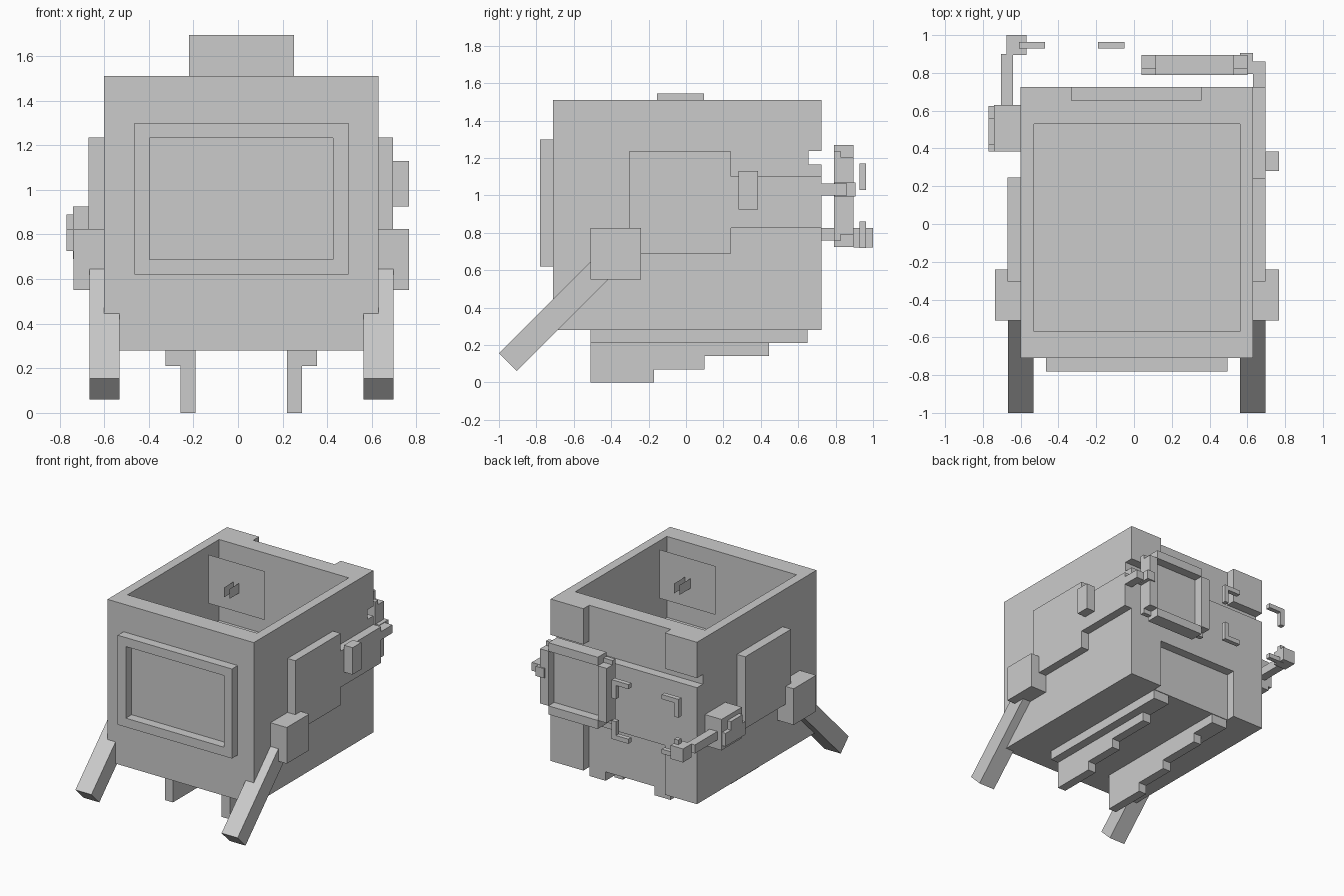
import bpy, bmesh, math
from mathutils import Matrix, Vector

if "Cube" in bpy.data.objects:
    bpy.data.objects.remove(bpy.data.objects["Cube"])

CX = 0.015  # symmetry axis of the casing


def make_object(name, bm):
    mesh = bpy.data.meshes.new(name)
    bmesh.ops.recalc_face_normals(bm, faces=bm.faces)
    bm.to_mesh(mesh)
    bm.free()
    ob = bpy.data.objects.new(name, mesh)
    bpy.context.collection.objects.link(ob)
    return ob


def add_box(bm, x, y, z):
    c = Vector((sum(x) / 2, sum(y) / 2, sum(z) / 2))
    size = (x[1] - x[0], y[1] - y[0], z[1] - z[0], 1)
    bmesh.ops.create_cube(bm, size=1, matrix=Matrix.Translation(c) @ Matrix.Diagonal(size))


def boxes(name, *parts):
    bm = bmesh.new()
    for p in parts:
        add_box(bm, *p)
    return make_object(name, bm)


def side_profile(name, pts, x0, x1):
    """Extrude a (y, z) outline along x."""
    bm = bmesh.new()
    f = bm.faces.new([bm.verts.new((x0, y, z)) for y, z in pts])
    r = bmesh.ops.extrude_face_region(bm, geom=[f])
    verts = [v for v in r["geom"] if isinstance(v, bmesh.types.BMVert)]
    bmesh.ops.translate(bm, verts=verts, vec=(x1 - x0, 0, 0))
    return make_object(name, bm)


def plane(name, corners):
    bm = bmesh.new()
    bm.faces.new([bm.verts.new(c) for c in corners])
    return make_object(name, bm)


def frame(name, x, y, z, t):
    """Rectangular frame in the xz plane."""
    return boxes(name,
                 (x, y, (z[0], z[0] + t)), (x, y, (z[1] - t, z[1])),
                 ((x[0], x[0] + t), y, (z[0] + t, z[1] - t)),
                 ((x[1] - t, x[1]), y, (z[0] + t, z[1] - t)))


def cut(target, x, y, z):
    cutter = boxes("cutter", (x, y, z))
    cutter.hide_render = True
    mod = target.modifiers.new("cut", "BOOLEAN")
    mod.operation, mod.solver, mod.object = "DIFFERENCE", "EXACT", cutter
    bpy.context.view_layer.objects.active = target
    bpy.ops.object.modifier_apply(modifier=mod.name)
    bpy.data.objects.remove(cutter)


# Open-topped casing with recesses in the back wall
casing = boxes("casing", ((-0.6, 0.63), (-0.71, 0.725), (0.28, 1.51)))
cut(casing, (-0.53, 0.56), (-0.57, 0.53), (0.895, 1.7))
cut(casing, (-0.33, 0.355), (0.655, 0.9), (1.2, 1.7))
cut(casing, (-0.8, 0.8), (0.655, 0.9), (1.165, 1.238))
cut(casing, (-0.33, 0.355), (0.655, 0.9), (0.1, 0.655))

# Front window frame
frame("window_frame", (-0.465, 0.495), (-0.78, -0.71), (0.62, 1.3), 0.068)

# Crossed thin sheets floating in the opening
plane("sheet", [(-0.22, -0.04, 1.325), (0.25, -0.04, 1.325),
                (0.25, -0.04, 1.695), (-0.22, -0.04, 1.695)])
for x in (-0.01, 0.035):
    plane("sheet_fin", [(x, -0.155, 1.47), (x, 0.095, 1.47),
                        (x, 0.095, 1.545), (x, -0.155, 1.545)])

# Side panels: stepped on the right, plain on the left
side_profile("right_panel", [(-0.305, 0.69), (0.24, 0.69), (0.24, 0.825), (0.725, 0.825),
                             (0.725, 1.1), (0.24, 1.1), (0.24, 1.235), (-0.305, 1.235)],
             0.63, 0.695)
boxes("left_panel", ((-0.67, -0.6), (-0.305, 0.245), (0.69, 1.235)))
boxes("right_latch", ((0.695, 0.767), (0.28, 0.385), (0.925, 1.13)))

for s, side in ((-1, "left"), (1, "right")):
    # Leg mounts and slanted front legs
    xs = sorted((CX + s * 0.615, CX + s * 0.752))
    boxes(side + "_leg_mount", (xs, (-0.51, -0.24), (0.55, 0.825)))
    xl = sorted((CX + s * 0.547, CX + s * 0.682))
    side_profile(side + "_leg", [(-1.0, 0.155), (-0.905, 0.06), (-0.33, 0.635), (-0.425, 0.73)], *xl)

    # Stepped keel rails under the casing
    xw = sorted((CX + s * 0.205, CX + s * 0.34))
    boxes(side + "_rail_plate", (xw, (-0.51, 0.65), (0.21, 0.28)))
    xr = sorted((CX + s * 0.205, CX + s * 0.273))
    side_profile(side + "_rail", [(-0.51, 0), (-0.17, 0), (-0.17, 0.07), (0.1, 0.07), (0.1, 0.14),
                                  (0.445, 0.14), (0.445, 0.21), (-0.51, 0.21)], *xr)

# Pipe carrying the framed display at the back
boxes("display_pipe", ((0.63, 0.695), (0.7, 0.86), (1.0, 1.063)),
      ((0.56, 0.63), (0.795, 0.905), (0.995, 1.068)))
boxes("display_frame",
      ((0.115, 0.53), (0.79, 0.895), (1.205, 1.27)),
      ((0.115, 0.53), (0.79, 0.895), (0.725, 0.79)),
      ((0.04, 0.115), (0.79, 0.895), (0.79, 1.205)),
      ((0.53, 0.6), (0.79, 0.895), (0.79, 1.205)))
boxes("display_panel", ((0.04, 0.6), (0.79, 0.825), (0.755, 1.238)))

# Box and pipe on the left side
boxes("left_box", ((-0.74, -0.6), (0.385, 0.63), (0.69, 0.925)))
boxes("left_box_cover", ((-0.77, -0.74), (0.42, 0.56), (0.725, 0.89)),
      ((-0.77, -0.74), (0.385, 0.42), (0.725, 0.825)),
      ((-0.77, -0.74), (0.56, 0.625), (0.725, 0.825)))
boxes("left_pipe", ((-0.705, -0.64), (0.62, 0.9), (0.76, 0.825)),
      ((-0.675, -0.57), (0.895, 1.0), (0.722, 0.825)))

# Four corner brackets of the missing pane
for sx, x in ((1, -0.61), (-1, -0.05)):
    for sz, z in ((1, 0.72), (-1, 1.17)):
        boxes("pane_bracket",
              (sorted((x, x + sx * 0.14)), (0.928, 0.963), sorted((z, z + sz * 0.035))),
              (sorted((x, x + sx * 0.035)), (0.928, 0.963), sorted((z + sz * 0.035, z + sz * 0.14))))
